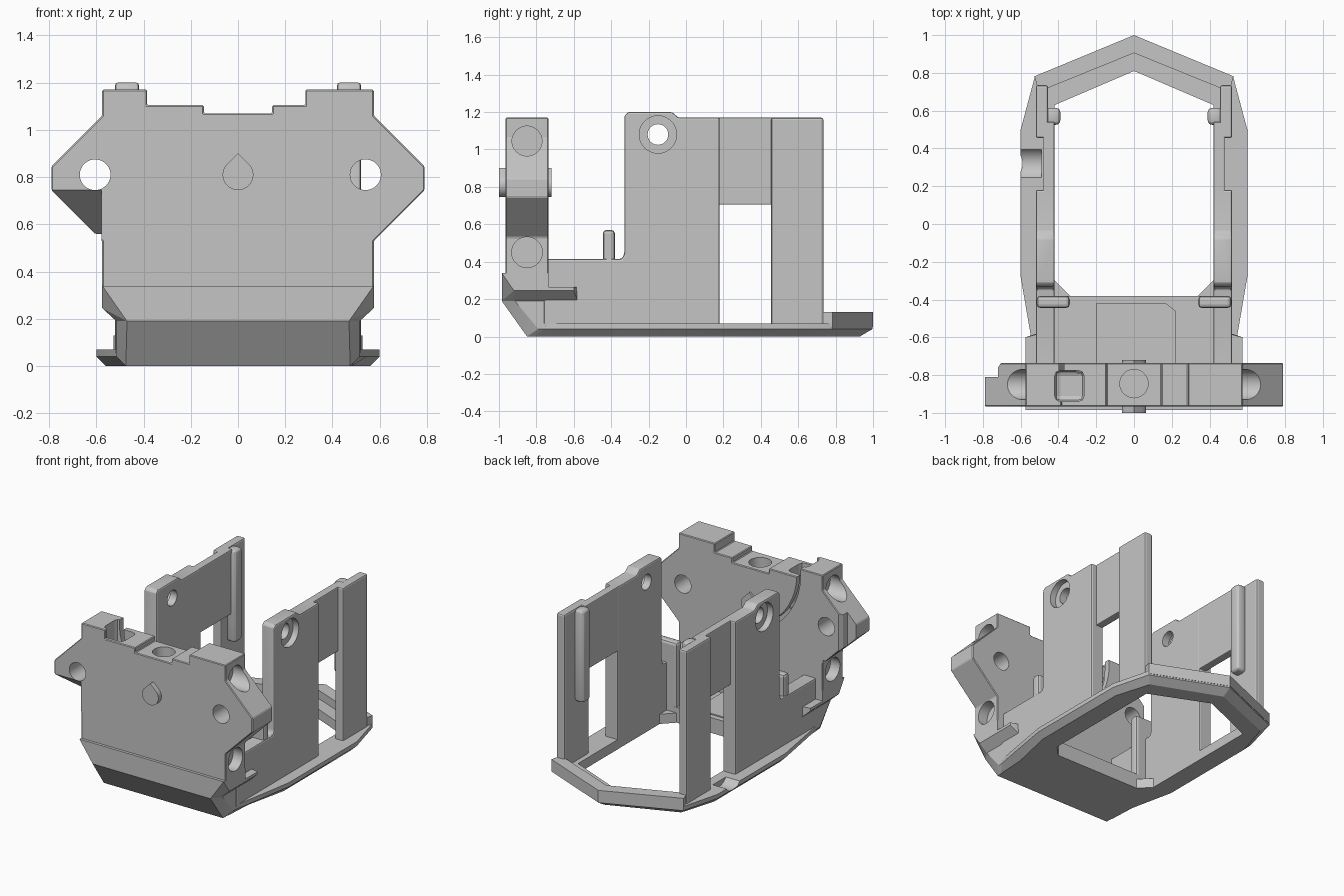
import bpy, bmesh, math

if "Cube" in bpy.data.objects:
    bpy.data.objects.remove(bpy.data.objects["Cube"])

grey = bpy.data.materials.new("light_grey")
grey.diffuse_color = (0.56, 0.56, 0.56, 1)
grey.use_nodes = True
grey.node_tree.nodes["Principled BSDF"].inputs["Base Color"].default_value = grey.diffuse_color


def finish(name, bm):
    bmesh.ops.recalc_face_normals(bm, faces=bm.faces)
    me = bpy.data.meshes.new(name)
    bm.to_mesh(me)
    bm.free()
    me.materials.append(grey)
    ob = bpy.data.objects.new(name, me)
    bpy.context.collection.objects.link(ob)
    return ob


def loft(name, rings):
    """Closed solid through a stack of matching 3D loops."""
    bm = bmesh.new()
    loops = [[bm.verts.new(p) for p in r] for r in rings]
    n = len(loops[0])
    for a, b in zip(loops, loops[1:]):
        for i in range(n):
            j = (i + 1) % n
            bm.faces.new((a[i], a[j], b[j], b[i]))
    bm.faces.new(loops[0])
    bm.faces.new(loops[-1])
    return finish(name, bm)


def prism(name, pts, axis, a, b):
    place = {"x": lambda p, t: (t, p[0], p[1]),
             "y": lambda p, t: (p[0], t, p[1]),
             "z": lambda p, t: (p[0], p[1], t)}[axis]
    return loft(name, [[place(p, t) for p in pts] for t in (a, b)])


def box(name, x0, x1, y0, y1, z0, z1):
    return prism(name, [(x0, y0), (x1, y0), (x1, y1), (x0, y1)], "z", z0, z1)


def arc(c, r, a0, a1, n):
    return [(c[0] + r * math.cos(math.radians(a0 + (a1 - a0) * i / n)),
             c[1] + r * math.sin(math.radians(a0 + (a1 - a0) * i / n)))
            for i in range(n + 1)]


def rod(name, c, r, axis, a, b, n=40):
    return prism(name, arc(c, r, 0, 360, n)[:-1], axis, a, b)


def hull(name, pts):
    bm = bmesh.new()
    for p in pts:
        bm.verts.new(p)
    bmesh.ops.convex_hull(bm, input=bm.verts)
    loose = [v for v in bm.verts if not v.link_faces]
    bmesh.ops.delete(bm, geom=loose, context="VERTS")
    return finish(name, bm)


def apply(ob, mod):
    bpy.context.view_layer.objects.active = ob
    bpy.ops.object.modifier_apply(modifier=mod.name)


def bevel(ob, w, seg=2):
    m = ob.modifiers.new("round", "BEVEL")
    m.width, m.segments, m.limit_method = w, seg, "ANGLE"
    apply(ob, m)
    return ob


def cut(ob, *cutters):
    for c in cutters:
        m = ob.modifiers.new("cut", "BOOLEAN")
        m.operation, m.solver, m.object = "DIFFERENCE", "EXACT", c
        apply(ob, m)
        bpy.data.objects.remove(c)


def mirrored(pts):
    """Half outline from front to back, closed by its mirror image."""
    return pts + [(-x, y) for x, y in reversed(pts) if abs(x) > 1e-6]


# front plate with side ears and stepped top
plate = prism("front_plate", [
    (-.575, .3), (.575, .3), (.575, .53), (.79, .745), (.79, .845), (.575, 1.06),
    (.575, 1.17), (.285, 1.17), (.285, 1.105), (.145, 1.105), (.145, 1.07),
    (-.145, 1.07), (-.145, 1.105), (-.385, 1.105), (-.385, 1.17), (-.575, 1.17),
    (-.575, 1.06), (-.79, .845), (-.79, .745), (-.575, .53)], "y", -.965, -.735)
bevel(plate, .005, 1)
cut(plate,
    rod("c", (.54, .81), .065, "y", -1.1, -.6),
    rod("c", (-.605, .81), .065, "y", -1.1, -.6),
    rod("c", (0, -.845), .075, "z", .93, 1.3),
    # hollow under the left ear
    prism("c", [(-1.0, .748), (-.967, .748), (-.7, .53), (-.7, .3), (-1.0, .3)],
          "x", -.9, -.577),
    # back corner of the left ear
    prism("c", [(-.9, -.81), (-.72, -.81), (-.72, -.76), (-.7, -.73), (-.7, -.6),
                (-.9, -.6)], "z", .5, 1.05),
    # cable pocket and curved cable slot on the back
    bevel(box("c", -.42, -.265, -.94, -.775, .82, 1.4), .03),
    prism("c", arc((.12, 1.13), .52, 170, 238, 16) + arc((.12, 1.13), .49, 238, 170, 16),
          "y", -.79, -.6))
for s in (1, -1):
    cut(plate, rod("c", (-.85, 1.045), .08, "x", s * .5, s * .9),
        rod("c", (-.85, .45), .082, "x", s * .5, s * .64))

# teardrop pin through the plate
drop = arc((0, .81), .065, 135, 405, 27) + [(0, .9)]
prism("teardrop_pin", drop, "y", -1.0, -.72)

# faceted chin: flared upper band and narrower sloped toe
hull("chin_band", [(s * x, y, z) for s in (1, -1) for x, y, z in [
    (.575, -.985, .34), (.575, -.92, .245), (.515, -.915, .19), (.47, -.985, .19),
    (.575, -.735, .34), (.575, -.735, .245), (.515, -.735, .19)]])
hull("chin_toe", [(s * x, y, z) for s in (1, -1) for x, y, z in [
    (.47, -.985, .19), (.515, -.915, .19), (.515, -.79, .04), (.475, -.85, 0),
    (.515, -.735, .19), (.515, -.735, .04), (.48, -.735, 0)]])

# base frame with chamfered lower edge and large opening
low = mirrored([(.48, -.80), (.49, -.6), (.56, -.28), (.56, .48), (.48, .74), (0, .93)])
out = mirrored([(.512, -.78), (.545, -.6), (.6, -.28), (.6, .5), (.525, .78), (0, .997)])
base = loft("base_frame", [[(x, y, z) for x, y in r]
                           for r, z in ((low, 0), (out, .04), (out, .07))])
hole = mirrored([(.34, -.38), (.42, -.3), (.42, .63), (0, .81)])
cut(base, prism("c", hole, "z", -.1, .3))
# shallow groove across the left rim
cut(base, rod("c", (.32, .12), .09, "x", -.7, -.49))

# raised lip along the rear arch
prism("rear_arch", [(.527, .782), (0, 1), (-.527, .782), (-.505, .7), (0, .905),
                    (.505, .7)], "z", .05, .13)

# floor behind the chin
prism("floor", [(-.5, -.75), (.5, -.75), (.5, -.38), (-.5, -.38)], "z", .06, .11)
prism("floor_pad", [(-.2, -.74), (.22, -.74), (.22, -.46), (.17, -.42), (-.2, -.42)],
      "z", .11, .118)

for s, side in ((1, "right"), (-1, "left")):
    # low side wall and tall front panel with pivot hole
    wall = prism(side + "_wall", [
        (-.76, .05), (.18, .05), (.18, 1.17), (-.04, 1.17), (-.075, 1.2), (-.31, 1.2),
        (-.33, 1.18), (-.33, .44), (-.345, .415), (-.76, .415)], "x", s * .42, s * .52)
    bevel(wall, .01)
    cut(wall, rod("c", (-.15, 1.08), .055, "x", s * .3, s * .6),
        rod("c", (-.15, 1.08), .1, "x", s * .475, s * .6))
    # corner post
    bevel(box(side + "_post", s * .34, s * .515, -.445, -.38, .06, .57), .02)
    # thin panel above the side window
    bevel(box(side + "_bridge", s * .422, s * .48, .15, .54, .705, 1.17), .006)
    # rear column and its inner rib
    bevel(box(side + "_rear_column", s * .455, s * .52, .455, .735, .05, 1.17), .012)
    bevel(box(side + "_inner_rib", s * .39, s * .47, .525, .615, .5, 1.165), .025, 3)
    # ledge beside the chin
    hull(side + "_ledge", [(s * x, y, z) for x, y, z in [
        (.5, -.74, .19), (.515, -.74, .19), (.575, -.74, .245), (.575, -.74, .265),
        (.5, -.74, .265), (.515, -.58, .19), (.575, -.6, .245), (.575, -.6, .265),
        (.5, -.58, .265), (.5, -.58, .19)]])

# keep edges crisp, round surfaces smooth
for ob in bpy.context.scene.objects:
    bpy.ops.object.select_all(action="DESELECT")
    ob.select_set(True)
    bpy.context.view_layer.objects.active = ob
    bpy.ops.object.shade_smooth_by_angle(angle=math.radians(18))
